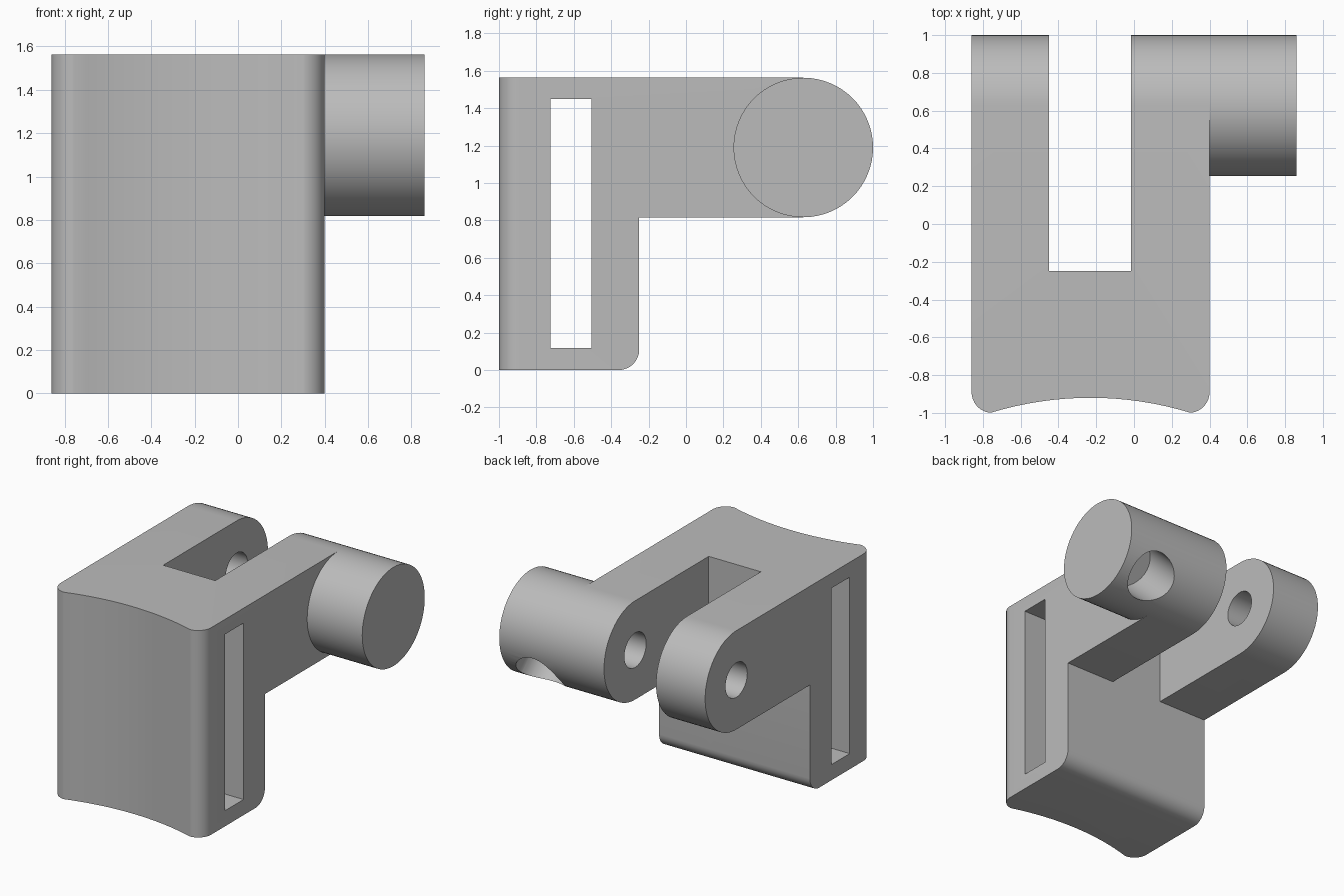
import bpy
import bmesh
from math import sin, cos, radians, pi
from mathutils import Matrix, Vector

old = bpy.data.objects.get("Cube")
if old:
    bpy.data.objects.remove(old, do_unlink=True)

grey = bpy.data.materials.new("plain_grey")
grey.use_nodes = True
COLOUR = (0.5, 0.5, 0.5, 1)
grey.diffuse_color = COLOUR
grey.node_tree.nodes["Principled BSDF"].inputs["Base Color"].default_value = COLOUR

LEFT, RIGHT, BOSS_END = -0.86, 0.4, 0.86
PIVOT_Y, PIVOT_Z, R = 0.627, 1.19, 0.373
TOP, UNDER, BACK = PIVOT_Z + R, PIVOT_Z - R, -0.25


def arc(cx, cy, r, start, end, steps):
    angles = [radians(start + (end - start) * i / steps) for i in range(steps + 1)]
    return [(cx + r * cos(a), cy + r * sin(a)) for a in angles]


def add_object(name, bm):
    bmesh.ops.recalc_face_normals(bm, faces=bm.faces)
    mesh = bpy.data.meshes.new(name)
    bm.to_mesh(mesh)
    bm.free()
    mesh.materials.append(grey)
    obj = bpy.data.objects.new(name, mesh)
    bpy.context.collection.objects.link(obj)
    return obj


def prism(name, points, offset):
    bm = bmesh.new()
    face = bm.faces.new([bm.verts.new(p) for p in points])
    new = bmesh.ops.extrude_face_region(bm, geom=[face])["geom"]
    verts = [v for v in new if isinstance(v, bmesh.types.BMVert)]
    bmesh.ops.translate(bm, vec=offset, verts=verts)
    return add_object(name, bm)


def box(name, low, high):
    bm = bmesh.new()
    low, high = Vector(low), Vector(high)
    bmesh.ops.create_cube(bm, size=1, matrix=Matrix.Translation((low + high) / 2)
                          @ Matrix.Diagonal((*(high - low), 1)))
    return add_object(name, bm)


def rod(name, start, end, radius, segments=48):
    bm = bmesh.new()
    start, end = Vector(start), Vector(end)
    turn = (end - start).to_track_quat("Z", "Y").to_matrix().to_4x4()
    bmesh.ops.create_cone(bm, cap_ends=True, segments=segments, radius1=radius,
                          radius2=radius, depth=(end - start).length,
                          matrix=Matrix.Translation((start + end) / 2) @ turn)
    return add_object(name, bm)


def combine(target, tool, operation):
    mod = target.modifiers.new(tool.name, "BOOLEAN")
    mod.operation, mod.solver, mod.object = operation, "EXACT", tool
    tool.hide_render = True
    graph = bpy.context.evaluated_depsgraph_get()
    result = bpy.data.meshes.new_from_object(target.evaluated_get(graph))
    target.modifiers.clear()
    target.data = result
    bpy.data.objects.remove(tool, do_unlink=True)


# Side profile: leg with rounded heel, arm with round end
side = [(-1.1, 0)] + arc(BACK - 0.11, 0.11, 0.11, -90, 0, 8) + [(BACK, UNDER)]
side += arc(PIVOT_Y, PIVOT_Z, R, -90, 90, 32) + [(-1.1, TOP)]
bracket = prism("bracket", [(LEFT, y, z) for y, z in side], (RIGHT - LEFT, 0, 0))

# Plan outline: hollow front face between rounded corners
mid, front_r = (LEFT + RIGHT) / 2, 1.8
plan = arc(LEFT + 0.11, -0.89, 0.11, 180, 260, 8)
plan += arc(mid, -0.92 - front_r, front_r, 107, 73, 16)
plan += arc(RIGHT - 0.11, -0.89, 0.11, 280, 360, 8)
plan += [(RIGHT, 1.1), (LEFT, 1.1)]
outline = prism("plan_outline", [(x, y, -0.1) for x, y in plan], (0, 0, 2))
combine(bracket, outline, "INTERSECT")

# Fork gap and tall side slot
combine(bracket, box("fork_gap", (-0.45, BACK, -0.2), (-0.015, 1.2, 2)), "DIFFERENCE")
combine(bracket, box("side_slot", (-1, -0.725, 0.118), (1, -0.505, 1.45)), "DIFFERENCE")

# Round boss on the arm
boss = rod("boss", (RIGHT, PIVOT_Y, PIVOT_Z), (BOSS_END, PIVOT_Y, PIVOT_Z), R, 64)
combine(bracket, boss, "UNION")

# Pin hole through the fork, slanted blind hole in the boss
combine(bracket, rod("pin_hole", (-1, PIVOT_Y, PIVOT_Z), (0.36, PIVOT_Y, PIVOT_Z), 0.13),
        "DIFFERENCE")
tilt = radians(43)
centre = Vector((0.59, PIVOT_Y, PIVOT_Z))
out = centre + Vector((0, cos(tilt), -sin(tilt))) * 0.6
combine(bracket, rod("slanted_hole", centre, out, 0.185), "DIFFERENCE")

# Smooth curved faces, keep hard edges
bpy.ops.object.select_all(action="DESELECT")
bracket.select_set(True)
bpy.context.view_layer.objects.active = bracket
bpy.ops.object.shade_smooth_by_angle(angle=radians(30))
